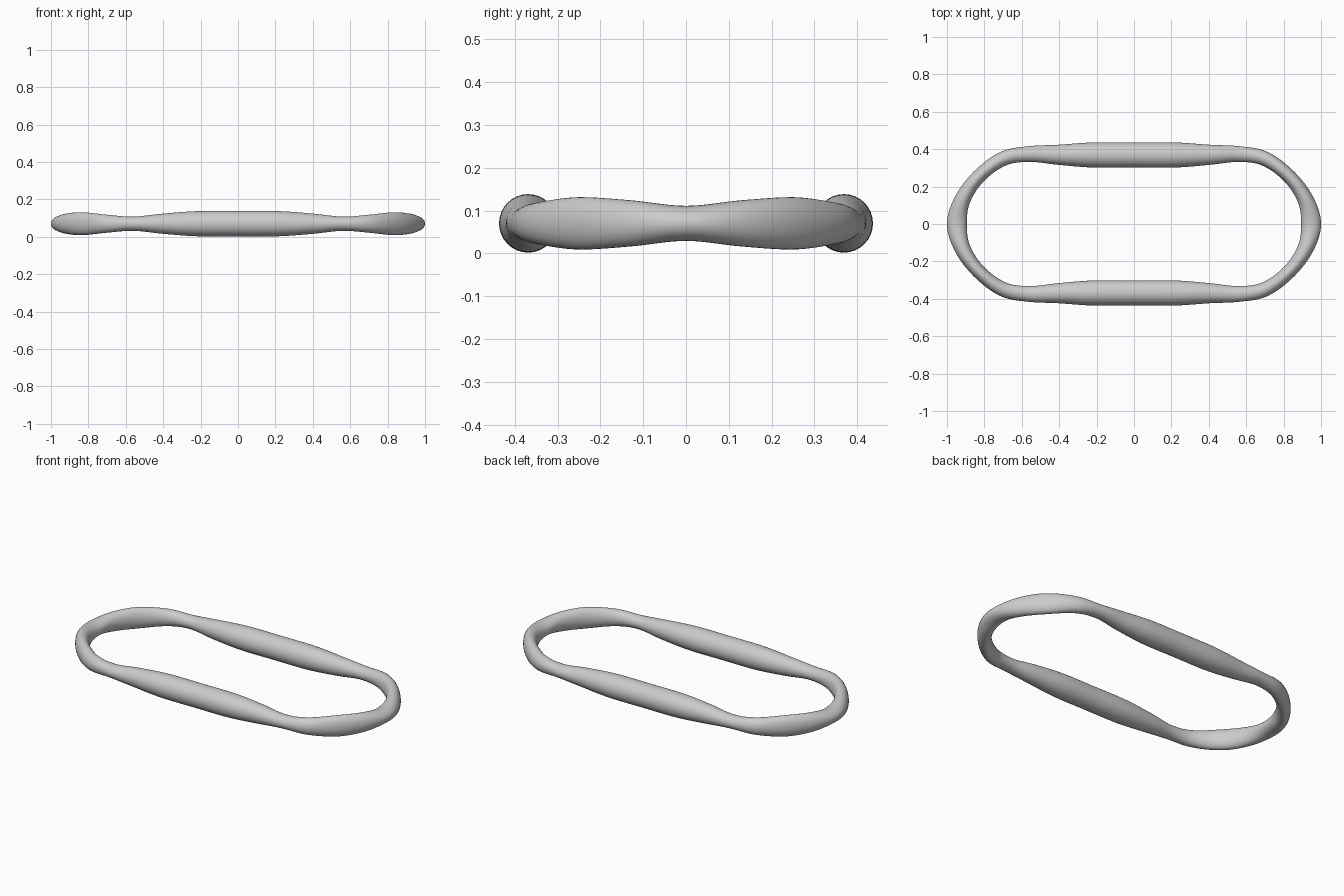
import bpy, bmesh, math
from mathutils import Vector, Matrix

cube = bpy.data.objects.get("Cube")
if cube:
    bpy.data.objects.remove(cube)

MID_Z = 0.07
SIDES = 32
STEPS = 8

# One quarter of the loop: x, y, half width in plan, half height
quarter = [Vector(s) for s in (
    (0.0, 0.369, 0.067, 0.068),
    (0.22, 0.369, 0.067, 0.067),
    (0.40, 0.37, 0.054, 0.054),
    (0.56, 0.374, 0.042, 0.038),
    (0.70, 0.349, 0.039, 0.048),
    (0.83, 0.254, 0.037, 0.061),
    (0.917, 0.13, 0.043, 0.054),
    (0.947, 0.0, 0.053, 0.041),
)]


def flipped(stations, sx, sy):
    return [Vector((s[0] * sx, s[1] * sy, s[2], s[3])) for s in stations]


# Mirror the quarter into a closed clockwise path
half = quarter + flipped(quarter[-2::-1], 1, -1)
path = half + flipped(half[-2:0:-1], -1, 1)


def catmull(a, b, c, d, t):
    return 0.5 * (2 * b + (c - a) * t + (2 * a - 5 * b + 4 * c - d) * t * t
                  + (3 * b - a - 3 * c + d) * t ** 3)


n = len(path)
smooth = [catmull(path[i - 1], path[i], path[(i + 1) % n], path[(i + 2) % n], k / STEPS)
          for i in range(n) for k in range(STEPS)]

# Sweep an ellipse of changing proportions round the path
bm = bmesh.new()
rings = []
count = len(smooth)
for i, s in enumerate(smooth):
    step = smooth[(i + 1) % count] - smooth[i - 1]
    outward = Vector((-step[1], step[0], 0)).normalized()
    centre = Vector((s[0], s[1], MID_Z))
    ring = []
    for k in range(SIDES):
        a = math.tau * k / SIDES
        ring.append(bm.verts.new(centre + outward * s[2] * math.cos(a)
                                 + Vector((0, 0, s[3] * math.sin(a)))))
    rings.append(ring)
for i in range(count):
    a, b = rings[i - 1], rings[i]
    for k in range(SIDES):
        bm.faces.new((a[k - 1], a[k], b[k], b[k - 1]))
bmesh.ops.recalc_face_normals(bm, faces=bm.faces)
for face in bm.faces:
    face.smooth = True
mesh = bpy.data.meshes.new("loop_band")
bm.to_mesh(mesh)
bm.free()

# Plain grey finish
grey = bpy.data.materials.new("light grey")
grey.use_nodes = True
colour = (0.6, 0.6, 0.6, 1)
grey.diffuse_color = colour
grey.node_tree.nodes["Principled BSDF"].inputs["Base Color"].default_value = colour
mesh.materials.append(grey)

band = bpy.data.objects.new("loop_band", mesh)
bpy.context.collection.objects.link(band)
